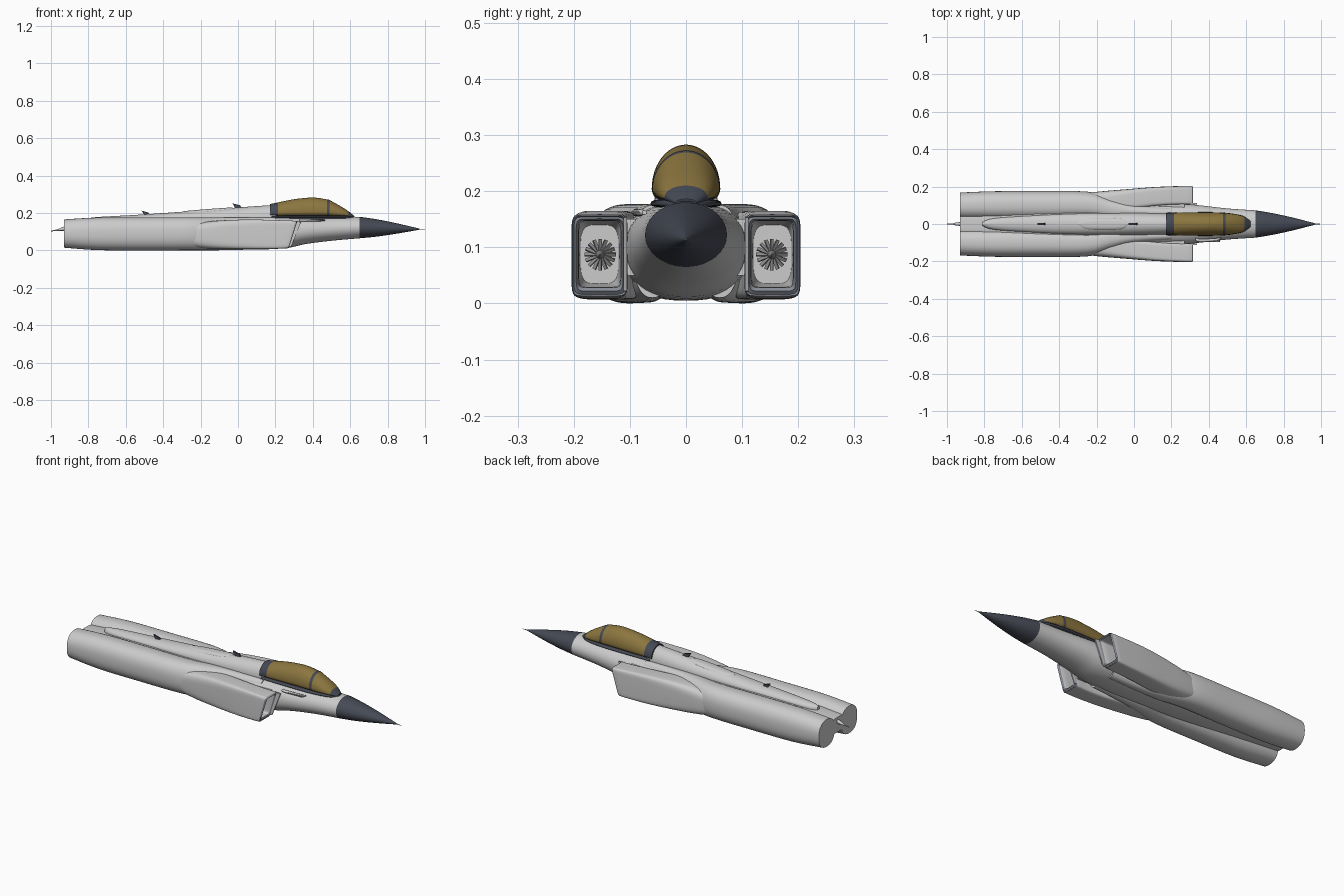
import bpy, bmesh, math
from mathutils import Matrix, Vector

if "Cube" in bpy.data.objects:
    bpy.data.objects.remove(bpy.data.objects["Cube"], do_unlink=True)


def material(name, rgb):
    m = bpy.data.materials.new(name)
    m.use_nodes = True
    m.diffuse_color = (*rgb, 1)
    m.node_tree.nodes["Principled BSDF"].inputs["Base Color"].default_value = (*rgb, 1)
    return m


SKIN = material("light grey skin", (0.6, 0.6, 0.6))
DARK = material("dark slate", (0.06, 0.068, 0.09))
GLASS = material("amber glass", (0.26, 0.18, 0.05))
LIP = material("blue grey lip", (0.24, 0.26, 0.3))
METAL = material("fan metal", (0.25, 0.25, 0.25))


def finish(name, bm, mats, rule=None, angle=35):
    bmesh.ops.recalc_face_normals(bm, faces=bm.faces)
    if rule:
        for f in bm.faces:
            f.material_index = rule(f.calc_center_median())
    me = bpy.data.meshes.new(name)
    bm.to_mesh(me)
    bm.free()
    for m in mats:
        me.materials.append(m)
    ob = bpy.data.objects.new(name, me)
    bpy.context.collection.objects.link(ob)
    bpy.ops.object.select_all(action='DESELECT')
    ob.select_set(True)
    bpy.context.view_layer.objects.active = ob
    bpy.ops.object.shade_smooth_by_angle(angle=math.radians(angle))
    return ob


def smooth_path(rows, steps):
    """Catmull-Rom interpolation between section rows."""
    out = []
    for i in range(len(rows) - 1):
        a, b, c, d = (rows[max(0, min(len(rows) - 1, i + k))] for k in (-1, 0, 1, 2))
        for s in range(steps):
            t = s / steps
            out.append([q + 0.5 * t * (r - p + t * (2 * p - 5 * q + 4 * r - e + t * (3 * (q - r) + e - p)))
                        for p, q, r, e in zip(a, b, c, d)])
    return out + [list(rows[-1])]


def loft(name, rows, mats, steps=4, sides=48, rule=None, mirror=1, angle=35):
    """Skin superellipse sections: x, centre y, half width, low z, mid z, high z, exponent, lean."""
    bm = bmesh.new()
    rings = []
    for x, cy, ry, lo, mid, hi, ex, lean in smooth_path(rows, steps):
        ring = []
        for k in range(sides):
            a = 2 * math.pi * k / sides
            c, s = math.cos(a), math.sin(a)
            y = math.copysign(abs(c) ** (2 / ex), c) * ry
            z = math.copysign(abs(s) ** (2 / ex), s) * (hi - mid if s > 0 else mid - lo)
            ring.append(bm.verts.new((x + lean * z, mirror * (cy + y), mid + z)))
        rings.append(ring)
    for r, q in zip(rings, rings[1:]):
        for k in range(sides):
            n = (k + 1) % sides
            bm.faces.new((r[k], r[n], q[n], q[k]))
    bm.faces.new(rings[0])
    bm.faces.new(rings[-1])
    return finish(name, bm, mats, rule, angle)


def plate(name, outline, y, thick, mat):
    """Flat plate from an x-z outline."""
    bm = bmesh.new()
    f = bm.faces.new([bm.verts.new((x, y - thick / 2, z)) for x, z in outline])
    g = bmesh.ops.extrude_face_region(bm, geom=[f])["geom"]
    bmesh.ops.translate(bm, vec=(0, thick, 0), verts=[v for v in g if isinstance(v, bmesh.types.BMVert)])
    return finish(name, bm, [mat])


# Central fuselage
loft("fuselage", [
    (.65, 0, .073, .065, .122, .18, 2, 0),
    (.5, 0, .083, .052, .115, .18, 2.05, 0),
    (.36, 0, .099, .034, .107, .18, 2.15, 0),
    (.25, 0, .108, .012, .1, .18, 2.3, 0),
    (.05, 0, .11, .005, .1, .179, 2.6, 0),
    (-.3, 0, .1, .015, .1, .174, 2.8, 0),
    (-.6, 0, .09, .035, .1, .165, 3, 0),
    (-.93, 0, .07, .06, .1, .142, 3, 0)], [SKIN])

# Nose cone and pitot
loft("nose_cone", [
    (.65, 0, .073, .065, .122, .18, 2, 0),
    (.74, 0, .058, .074, .12, .167, 2, 0),
    (.85, 0, .034, .09, .117, .145, 2, 0),
    (.97, 0, .003, .111, .114, .117, 2, 0)], [DARK], sides=36)
loft("nose_probe", [
    (.96, 0, .003, .111, .114, .117, 2, 0),
    (1, 0, .001, .112, .113, .114, 2, 0)], [SKIN], steps=1, sides=10)

# Spine with its raised oval panel
loft("spine", [
    (.2, 0, .056, .14, .172, .244, 2, 0),
    (0, 0, .058, .14, .172, .23, 2, 0),
    (-.3, 0, .055, .14, .17, .207, 2, 0),
    (-.55, 0, .044, .14, .165, .19, 2, 0),
    (-.75, 0, .03, .13, .158, .179, 2, 0),
    (-.81, 0, .01, .13, .15, .17, 2, 0)], [SKIN])
loft("spine_panel", [
    (-.03, 0, .008, .2, .21, .229, 2, 0),
    (-.06, 0, .028, .2, .212, .2285, 2.4, 0),
    (-.16, 0, .033, .19, .203, .2215, 2.4, 0),
    (-.26, 0, .03, .18, .194, .213, 2.4, 0),
    (-.3, 0, .01, .18, .193, .208, 2, 0)], [SKIN])


# Canopy with painted frames
def canopy_colour(p):
    frame = p.x < .215 or .475 < p.x < .49 or p.x > .59 or p.z < .189
    return 1 if frame else 0


loft("canopy", [
    (.17, 0, .058, .175, .195, .248, 2, 0),
    (.215, 0, .06, .175, .2, .257, 2, 0),
    (.3, 0, .061, .175, .203, .274, 2, 0),
    (.4, 0, .061, .175, .205, .283, 2, 0),
    (.475, 0, .06, .175, .204, .273, 2, 0),
    (.49, 0, .059, .175, .203, .269, 2, 0),
    (.55, 0, .051, .175, .197, .236, 2, 0),
    (.59, 0, .038, .174, .19, .21, 2, 0),
    (.62, 0, .018, .172, .18, .186, 2, 0)], [GLASS, DARK], rule=canopy_colour)
loft("canopy_sill", [
    (.18, 0, .061, .17, .178, .187, 3, 0),
    (.4, 0, .063, .17, .178, .187, 3, 0),
    (.5, 0, .059, .17, .178, .187, 3, 0),
    (.58, 0, .044, .17, .178, .186, 3, 0),
    (.625, 0, .012, .17, .176, .182, 3, 0)], [DARK])

for side, label in ((1, "left"), (-1, "right")):
    # Engine nacelle
    loft(label + "_nacelle", [
        (.2, .06, .035, .01, .09, .175, 2.3, 0),
        (0, .066, .044, .003, .09, .177, 2.4, 0),
        (-.12, .078, .062, .001, .09, .177, 2.4, 0),
        (-.25, .1, .073, .001, .09, .177, 2.4, 0),
        (-.5, .1, .076, 0, .089, .177, 2.4, 0),
        (-.75, .1, .075, .002, .089, .176, 2.4, 0),
        (-.93, .098, .07, .015, .09, .166, 2.3, 0)], [SKIN], mirror=side)

    # Intake: outer shell, rolled lip and inner duct in one skin
    loft(label + "_intake", [
        (-.36, .1, .05, .04, .08, .12, 3, 0),
        (-.2, .108, .064, .012, .082, .15, 3.5, 0),
        (-.05, .127, .058, .007, .084, .163, 5, 0),
        (.1, .146, .051, .007, .085, .165, 7, .05),
        (.22, .153, .049, .009, .085, .161, 9, .2),
        (.288, .154, .05, .012, .085, .158, 10, .3),
        (.29, .154, .046, .016, .085, .154, 10, .3),
        (.288, .154, .038, .028, .086, .148, 10, .3),
        (.2, .154, .036, .03, .087, .146, 8, .1),
        (.05, .154, .034, .035, .087, .14, 4, 0)], [SKIN, LIP], mirror=side, steps=2,
        rule=lambda p: 1 if p.x - .3 * (p.z - .085) > .286 else 0)

    # Splitter plate beside the fuselage
    plate(label + "_splitter_plate", [(.26, .02), (.285, .022), (.337, .153), (.3, .155)],
          side * .108, .006, SKIN)
    bm = bmesh.new()
    bmesh.ops.create_cube(bm, size=1, matrix=Matrix.Translation((.2, side * .1, .1)) @ Matrix.Diagonal((.14, .024, .1, 1)))
    finish(label + "_intake_mount", bm, [SKIN])

    # Engine fan inside the duct
    bm = bmesh.new()
    centre = Matrix.Translation((.06, side * .153, .087))
    for k in range(16):
        turn = Matrix.Rotation(2 * math.pi * k / 16, 4, 'X')
        blade = Matrix.Translation((0, 0, .016)) @ Matrix.Rotation(.5, 4, 'Z') @ Matrix.Diagonal((.003, .006, .024, 1))
        bmesh.ops.create_cube(bm, size=1, matrix=centre @ turn @ blade)
    bmesh.ops.create_cone(bm, segments=20, radius1=.009, radius2=.001, depth=.03, cap_ends=True,
                          matrix=centre @ Matrix.Translation((.012, 0, 0)) @ Matrix.Rotation(math.pi / 2, 4, 'Y'))
    finish(label + "_fan", bm, [METAL])

# Gun muzzle on the right flank
loft("gun_fairing", [
    (.33, -.083, .008, .155, .162, .168, 2, 0),
    (.36, -.088, .008, .155, .162, .169, 2, 0),
    (.44, -.083, .007, .156, .162, .168, 2, 0),
    (.465, -.074, .004, .158, .162, .166, 2, 0)], [SKIN], sides=20)
plate("gun_slot", [(.36, .159), (.37, .164), (.455, .165), (.46, .161)], -.088, .018, METAL)

# Blade antennas on the spine
plate("front_antenna", [(.02, .228), (.01, .242), (-.03, .252), (-.015, .228)], 0, .009, DARK)
plate("rear_antenna", [(-.47, .188), (-.48, .203), (-.515, .213), (-.5, .188)], 0, .009, DARK)

# Tail probe between the nozzles
loft("tail_probe", [
    (-.92, 0, .011, .105, .12, .132, 2, 0),
    (-.95, 0, .008, .105, .112, .12, 2, 0),
    (-.97, 0, .003, .104, .108, .112, 2, 0),
    (-1, 0, .002, .102, .104, .106, 2, 0)], [SKIN], sides=12)
